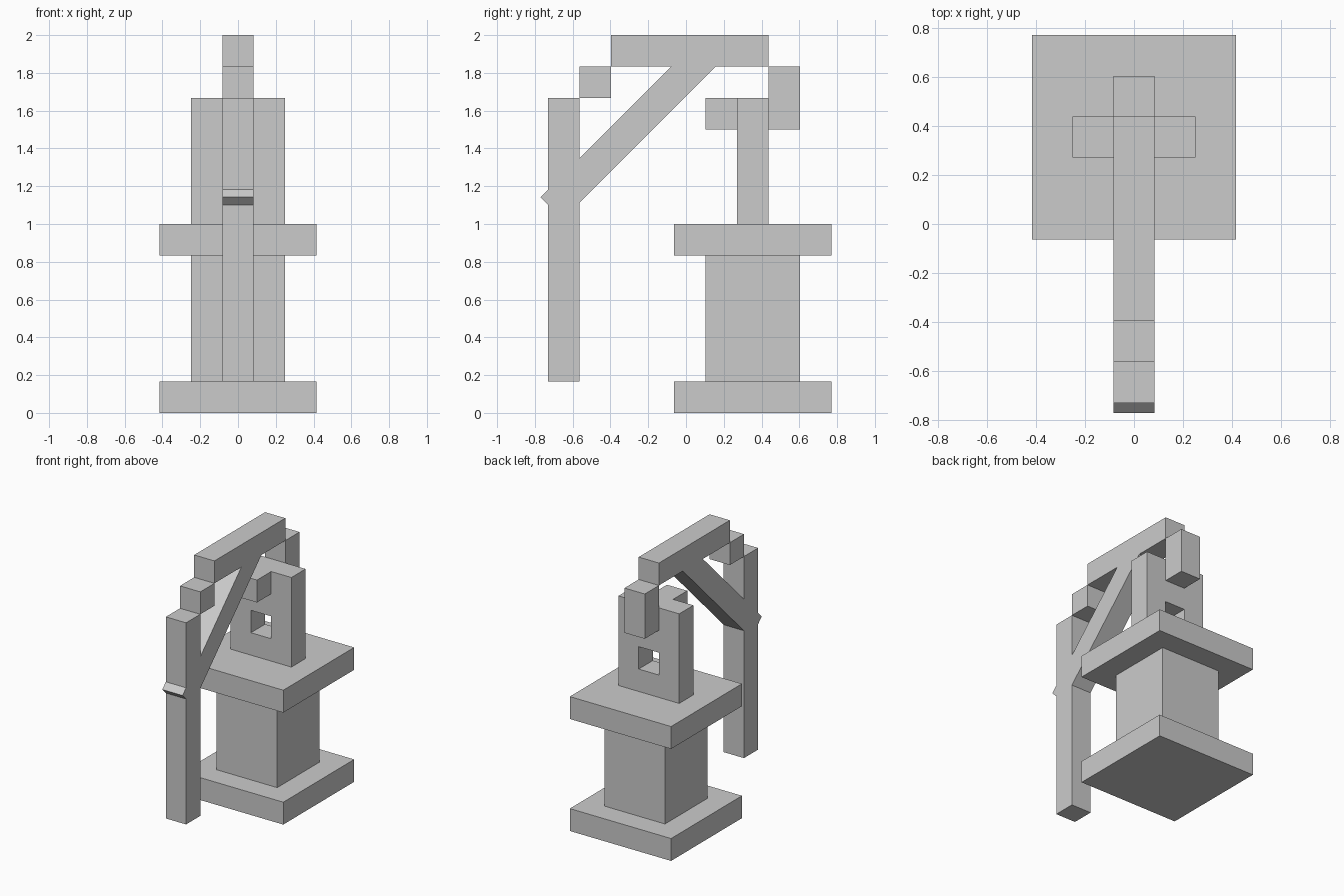
import bpy
import bmesh
from mathutils import Vector

default = bpy.data.objects.get("Cube")
if default:
    bpy.data.objects.remove(default, do_unlink=True)

U = 1 / 6          # building module: every block is a multiple of this
Y0 = -0.0627       # front edge of the pedestal

stone = bpy.data.materials.new("plain grey")
stone.use_nodes = True
grey = (0.6, 0.6, 0.6, 1)
stone.diffuse_color = grey
stone.node_tree.nodes["Principled BSDF"].inputs["Base Color"].default_value = grey


def finish(name, bm):
    """Turn a bmesh into a flat-shaded object, scaled from modules to units."""
    bmesh.ops.recalc_face_normals(bm, faces=bm.faces)
    for v in bm.verts:
        v.co = v.co * U + Vector((0, Y0, 0))
    mesh = bpy.data.meshes.new(name)
    bm.to_mesh(mesh)
    bm.free()
    mesh.materials.append(stone)
    obj = bpy.data.objects.new(name, mesh)
    bpy.context.collection.objects.link(obj)
    return obj


def block(name, width, y, z):
    """Box centred on x, spanning the y and z ranges in modules."""
    bm = bmesh.new()
    bmesh.ops.create_cube(bm, size=1)
    size = Vector((width, y[1] - y[0], z[1] - z[0]))
    centre = Vector((0, sum(y) / 2, sum(z) / 2))
    for v in bm.verts:
        v.co = v.co * size + centre
    return finish(name, bm)


def pierced_wall(name, y, outer, inner):
    """Wall with a window; outer and inner are (half width, bottom, top)."""
    bm = bmesh.new()

    def ring(rect, depth):
        w, low, high = rect
        return [bm.verts.new((x, depth, z))
                for x, z in ((-w, low), (w, low), (w, high), (-w, high))]

    rings = [ring(outer, y[0]), ring(outer, y[1]),
             ring(inner, y[1]), ring(inner, y[0])]
    for a, b in zip(rings, rings[1:] + rings[:1]):
        for i in range(4):
            j = (i + 1) % 4
            bm.faces.new((a[i], a[j], b[j], b[i]))
    return finish(name, bm)


def diagonal_brace(name, tip, length):
    """Square bar rising at 45 degrees from its upper front corner."""
    along = Vector((0, 1, 1)).normalized()
    across = Vector((0, 1, -1)).normalized()
    start = Vector((-0.5, *tip))
    bm = bmesh.new()
    corners = (start, start + along * length,
               start + along * length + across, start + across)
    face = bm.faces.new([bm.verts.new(c) for c in corners])
    side = bmesh.ops.extrude_face_region(bm, geom=[face])
    moved = [g for g in side["geom"] if isinstance(g, bmesh.types.BMVert)]
    bmesh.ops.translate(bm, verts=moved, vec=(1, 0, 0))
    return finish(name, bm)


# Pedestal
block("base_slab", 5, (0, 5), (0, 1))
block("pedestal_column", 3, (1, 4), (1, 5))
block("upper_slab", 5, (0, 5), (5, 6))

# Upright with window, and the blocks on its faces
pierced_wall("window_wall", (2, 3), (1.5, 6, 10), (0.5, 7, 8))
block("wall_front_block", 1, (1, 2), (9, 10))
block("wall_back_block", 1, (3, 4), (9, 11))

# Overhead arm stepping down to the hanging post
block("top_beam", 1, (-2, 3), (11, 12))
block("step_block", 1, (-3, -2), (10, 11))
block("hanging_post", 1, (-4, -3), (1, 10))
diagonal_brace("diagonal_brace", (-4.25, 6.85), 7)
